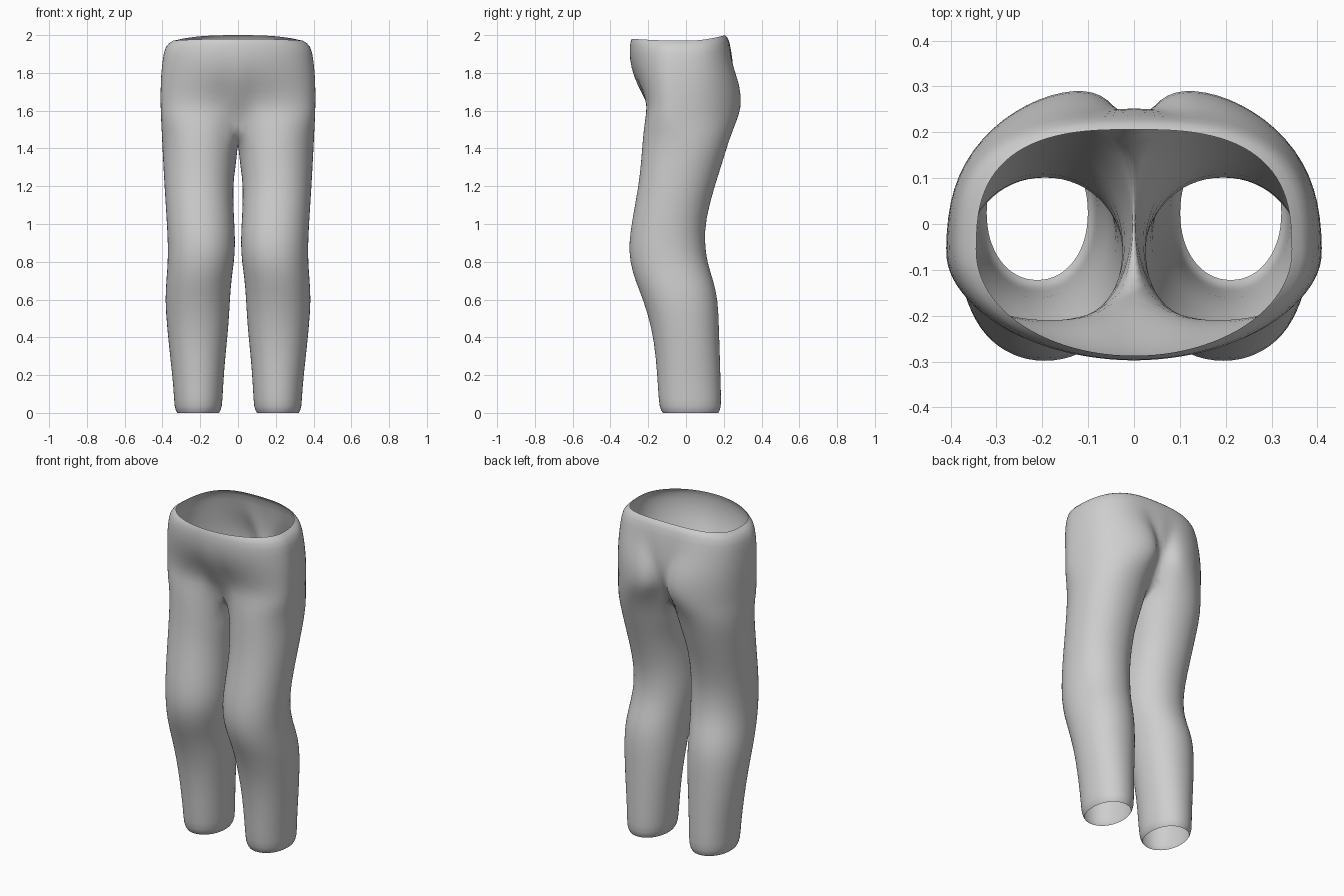
import bpy, bmesh
from math import sin, cos, pi, radians

cube = bpy.data.objects.get("Cube")
if cube:
    bpy.data.objects.remove(cube, do_unlink=True)

OUTER, INNER = 24, 8          # segments around the outside and the inseam
COUNT = OUTER + INNER
HIP_Y = -0.06                 # depth at which the hips are widest

# Leg sections: height, inner x, outer x, front y, back y, inseam drop
LEG = [
    (0.00, 0.10, 0.322, -0.123, 0.172, 0),
    (0.025, 0.083, 0.338, -0.142, 0.188, 0),
    (0.12, 0.08, 0.34, -0.148, 0.185, 0),
    (0.30, 0.067, 0.36, -0.16, 0.18, 0),
    (0.45, 0.05, 0.376, -0.182, 0.175, 0),
    (0.60, 0.042, 0.387, -0.227, 0.17, 0),
    (0.70, 0.035, 0.38, -0.27, 0.146, 0),
    (0.80, 0.02, 0.372, -0.298, 0.112, 0),
    (0.90, 0.013, 0.372, -0.303, 0.10, 0),
    (1.02, 0.02, 0.378, -0.286, 0.103, 0),
    (1.20, 0.028, 0.39, -0.252, 0.152, 0),
    (1.33, 0.012, 0.397, -0.238, 0.195, 0.03),
    (1.45, 0.004, 0.403, -0.23, 0.23, 0.07),
]

# Hip sections: height, half width, thigh front y, buttock back y,
# centre front y, centre back y, front merge, back merge, buttock fullness
HIPS = [
    (1.55, 0.408, -0.218, 0.272, -0.14, 0.165, 0, 0, 1.4),
    (1.62, 0.411, -0.213, 0.30, -0.20, 0.215, 0.3, 0, 1.8),
    (1.70, 0.411, -0.225, 0.307, -0.245, 0.25, 0.6, 0.1, 1.9),
    (1.78, 0.409, -0.24, 0.295, -0.28, 0.26, 0.9, 0.3, 1.9),
    (1.87, 0.40, -0.27, 0.264, -0.30, 0.25, 1, 0.75, 1.9),
    (1.945, 0.387, -0.29, 0.235, -0.298, 0.23, 1, 1, 1),
    (1.97, 0.345, -0.285, 0.207, -0.288, 0.207, 1, 1, 1),
]


def rounded(value, power):
    """Squared-off sine or cosine for a fuller oval."""
    return (1 if value >= 0 else -1) * abs(value) ** power


def oval(angle, x0, x1, y0, y1, power, yc):
    c, s = rounded(cos(angle), power), rounded(sin(angle), power)
    x = (x0 + x1) / 2 + (x1 - x0) / 2 * c
    return x, yc + (y1 - yc if s > 0 else yc - y0) * s


def leg_angle(i):
    if i <= OUTER:
        return radians(-135 + 270 * i / OUTER)
    return radians(135 + 90 * (i - OUTER) / INNER)


def leg_ring(z, x0, x1, y0, y1, drop):
    ring = []
    for i in range(COUNT):
        a = leg_angle(i)
        x, y = oval(a, x0, x1, y0, y1, 0.95, (y0 + y1) / 2)
        ring.append((x, y, z - drop * max(0, -cos(a)) ** 2))
    return ring


def hip_ring(z, width, thigh, seat, front, back, merge_f, merge_b, full):
    ring = []
    for i in range(OUTER + 1):
        t = i / OUTER
        a = leg_angle(i)
        lx, ly = oval(a, 0, width, thigh, seat, 0.95, HIP_Y)
        # Draw the fullest part of the seat towards the cleft
        lx = width * (lx / width) ** (1 + (full - 1) * max(0, sin(a)))
        hx, hy = oval(pi * (t - 0.5), -width, width, front, back,
                      1 if t < 0.5 else 0.72, HIP_Y)
        m = merge_f + (merge_b - merge_f) * t
        x, y = lx + (hx - lx) * m, ly + (hy - ly) * m
        if i in (0, OUTER):                       # centre seam
            x, y = 0, (back if i else front)
        rise = 0 if z < 1.9 else 0.7 if y > 0 else 0.13
        ring.append((x, y, z + rise * y * y))     # waist rises at the back
    return ring


def crotch_seam(row):
    """Inseam points joining the back centre to the front centre."""
    z, front, back = row[0], row[4], row[5]
    seam = []
    for k in range(1, INNER):
        t = k / INNER
        seam.append((0, back + (front - back) * t, z - 0.13 * sin(pi * t)))
    return seam


# Left half as stacked rings, open at waist and hem
rings = [leg_ring(*row) for row in LEG]
rings.append(hip_ring(*HIPS[0]) + crotch_seam(HIPS[0]))
rings += [hip_ring(*row) for row in HIPS[1:]]

bm = bmesh.new()
rows = [[bm.verts.new(p) for p in ring] for ring in rings]
for low, high in zip(rows, rows[1:]):
    closed = len(high) == COUNT
    for i in range(COUNT if closed else OUTER):
        j = (i + 1) % COUNT
        bm.faces.new((low[i], low[j], high[j], high[i]))
for face in bm.faces:
    face.smooth = True

mesh = bpy.data.meshes.new("trousers")
bm.to_mesh(mesh)
bm.free()
trousers = bpy.data.objects.new("trousers", mesh)
bpy.context.collection.objects.link(trousers)

# Plain grey cloth
cloth = bpy.data.materials.new("grey cloth")
cloth.use_nodes = True
colour = (0.62, 0.62, 0.62, 1)
cloth.diffuse_color = colour
cloth.node_tree.nodes["Principled BSDF"].inputs["Base Color"].default_value = colour
mesh.materials.append(cloth)

# Right half and smoothing
mirror = trousers.modifiers.new("mirror", "MIRROR")
mirror.use_clip = True
mirror.merge_threshold = 0.001
smooth = trousers.modifiers.new("smooth", "SUBSURF")
smooth.levels = smooth.render_levels = 1
